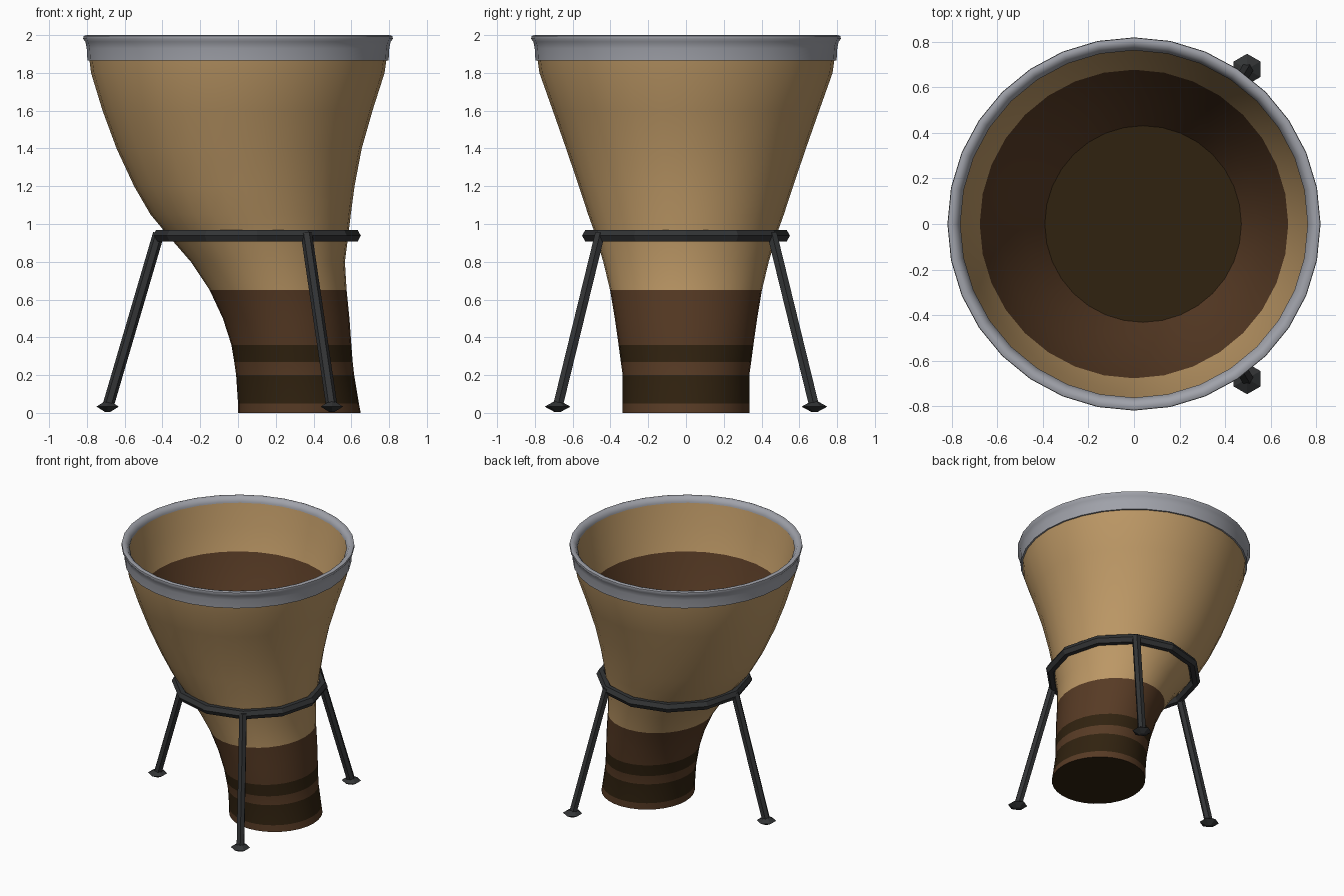
import bpy, bmesh, math
from mathutils import Vector

if "Cube" in bpy.data.objects:
    bpy.data.objects.remove(bpy.data.objects["Cube"])

SIDES = 32

def material(name, rgb):
    m = bpy.data.materials.new(name)
    m.diffuse_color = (*rgb, 1)
    m.use_nodes = True
    m.node_tree.nodes["Principled BSDF"].inputs["Base Color"].default_value = m.diffuse_color
    return m

TAN = material("tan wood", (0.50, 0.31, 0.13))
BROWN = material("brown wood", (0.095, 0.043, 0.018))
DARK = material("dark brown", (0.030, 0.016, 0.005))
GREY = material("grey rim", (0.35, 0.36, 0.40))
BLACK = material("black metal", (0.032, 0.034, 0.036))

def finish(bm, name, mats, angle):
    bmesh.ops.recalc_face_normals(bm, faces=bm.faces)
    me = bpy.data.meshes.new(name)
    bm.to_mesh(me)
    bm.free()
    ob = bpy.data.objects.new(name, me)
    bpy.context.collection.objects.link(ob)
    for m in mats:
        me.materials.append(m)
    if angle:
        bpy.ops.object.select_all(action='DESELECT')
        ob.select_set(True)
        bpy.context.view_layer.objects.active = ob
        bpy.ops.object.shade_smooth_by_angle(angle=math.radians(angle))
    return ob

def loft(name, sections, mats, angle=35, cap_start=None, cap_end=None, closed=False):
    """sections: (z, centre x, x radius, y radius, material of the band that follows)"""
    bm = bmesh.new()
    rings = [[bm.verts.new((cx + rx * math.cos(i * math.tau / SIDES),
                            ry * math.sin(i * math.tau / SIDES), z))
              for i in range(SIDES)] for z, cx, rx, ry, _ in sections]
    n = len(rings)
    for k in range(n if closed else n - 1):
        a, b = rings[k], rings[(k + 1) % n]
        for i in range(SIDES):
            j = (i + 1) % SIDES
            bm.faces.new((a[i], a[j], b[j], b[i])).material_index = sections[k][4]
    if cap_start is not None:
        bm.faces.new(rings[0]).material_index = cap_start
    if cap_end is not None:
        bm.faces.new(rings[-1]).material_index = cap_end
    return finish(bm, name, mats, angle)

def outer(z, left, right, ry, mat):
    return (z, (left + right) / 2, (right - left) / 2, ry, mat)

# Vessel: outer skin from the foot up, then back down the inside to the floor
T, B, D = 0, 1, 2
body = [outer(0, 0, 0.65, 0.335, B), outer(0.05, 0, 0.64, 0.335, D),
        outer(0.20, -0.01, 0.615, 0.335, B), outer(0.27, -0.02, 0.607, 0.345, D),
        outer(0.36, -0.035, 0.60, 0.357, B), outer(0.50, -0.08, 0.59, 0.377, B),
        outer(0.65, -0.15, 0.575, 0.402, T), outer(0.80, -0.25, 0.566, 0.438, T),
        outer(0.95, -0.38, 0.585, 0.482, T), outer(1.05, -0.463, 0.597, 0.518, T),
        outer(1.20, -0.55, 0.617, 0.567, T), outer(1.40, -0.643, 0.655, 0.635, T),
        outer(1.60, -0.717, 0.712, 0.705, T), outer(1.80, -0.778, 0.776, 0.776, T),
        outer(1.95, -0.797, 0.797, 0.797, T),
        (1.96, 0, 0.765, 0.765, T), (1.80, 0, 0.73, 0.73, T),
        (1.62, 0, 0.678, 0.678, B), (1.40, 0.01, 0.60, 0.60, B),
        (1.20, 0.03, 0.51, 0.51, B), (1.05, 0.04, 0.432, 0.432, D)]
loft("vessel", body, [TAN, BROWN, DARK], cap_start=D, cap_end=D)

# Rim band
rim = [(1.865, 0, r, r, 0) for r in (0.75, 0.797)]
rim = [(z, 0, r, r, 0) for z, r in
       ((1.865, 0.780), (1.865, 0.797), (1.93, 0.801), (1.965, 0.808), (1.98, 0.820),
        (1.995, 0.818), (2.0, 0.805), (1.995, 0.785), (1.965, 0.763))]
loft("rim", rim, [GREY], angle=50, closed=True)

# Stand ring: twelve flat bars around the waist
bm = bmesh.new()
hoops = []
for k in range(12):
    a = k * math.tau / 12
    hoop = []
    for s in range(6):
        t = s * math.tau / 6
        r = 0.516 + 0.034 * math.cos(t)
        hoop.append(bm.verts.new((0.1 + r * math.cos(a), r * math.sin(a),
                                  0.938 + 0.036 * math.sin(t))))
    hoops.append(hoop)
for k in range(12):
    p, q = hoops[k], hoops[(k + 1) % 12]
    for s in range(6):
        u = (s + 1) % 6
        bm.faces.new((p[s], q[s], q[u], p[u]))
finish(bm, "stand_ring", [BLACK], 0)

def bar(name, a, b, r):
    a, b = Vector(a), Vector(b)
    bm = bmesh.new()
    bmesh.ops.create_cone(bm, cap_ends=True, segments=6, radius1=r, radius2=r,
                          depth=(b - a).length)
    rot = (b - a).to_track_quat('Z', 'Y').to_matrix()
    bmesh.ops.rotate(bm, verts=bm.verts, matrix=rot)
    bmesh.ops.translate(bm, verts=bm.verts, vec=(a + b) / 2)
    finish(bm, name, [BLACK], 0)

def foot(name, x, y):
    bm = bmesh.new()
    lower, mid, upper = [[bm.verts.new((x + r * math.sin(i * math.tau / 6),
                                        y + r * math.cos(i * math.tau / 6), z))
                          for i in range(6)]
                         for z, r in ((0.006, 0.018), (0.033, 0.068), (0.06, 0.02))]
    for p, q in ((lower, mid), (mid, upper)):
        for i in range(6):
            j = (i + 1) % 6
            bm.faces.new((p[i], p[j], q[j], q[i]))
    bm.faces.new(lower)
    bm.faces.new(upper)
    finish(bm, name, [BLACK], 0)

# Three splayed legs with small pad feet
for label, base, top in (("left", (-0.69, 0), (-0.42, 0)),
                         ("front", (0.497, -0.68), (0.362, -0.455)),
                         ("back", (0.497, 0.68), (0.362, 0.455))):
    bar(label + "_leg", (*base, 0.03), (*top, 0.95), 0.03)
    foot(label + "_foot", *base)
